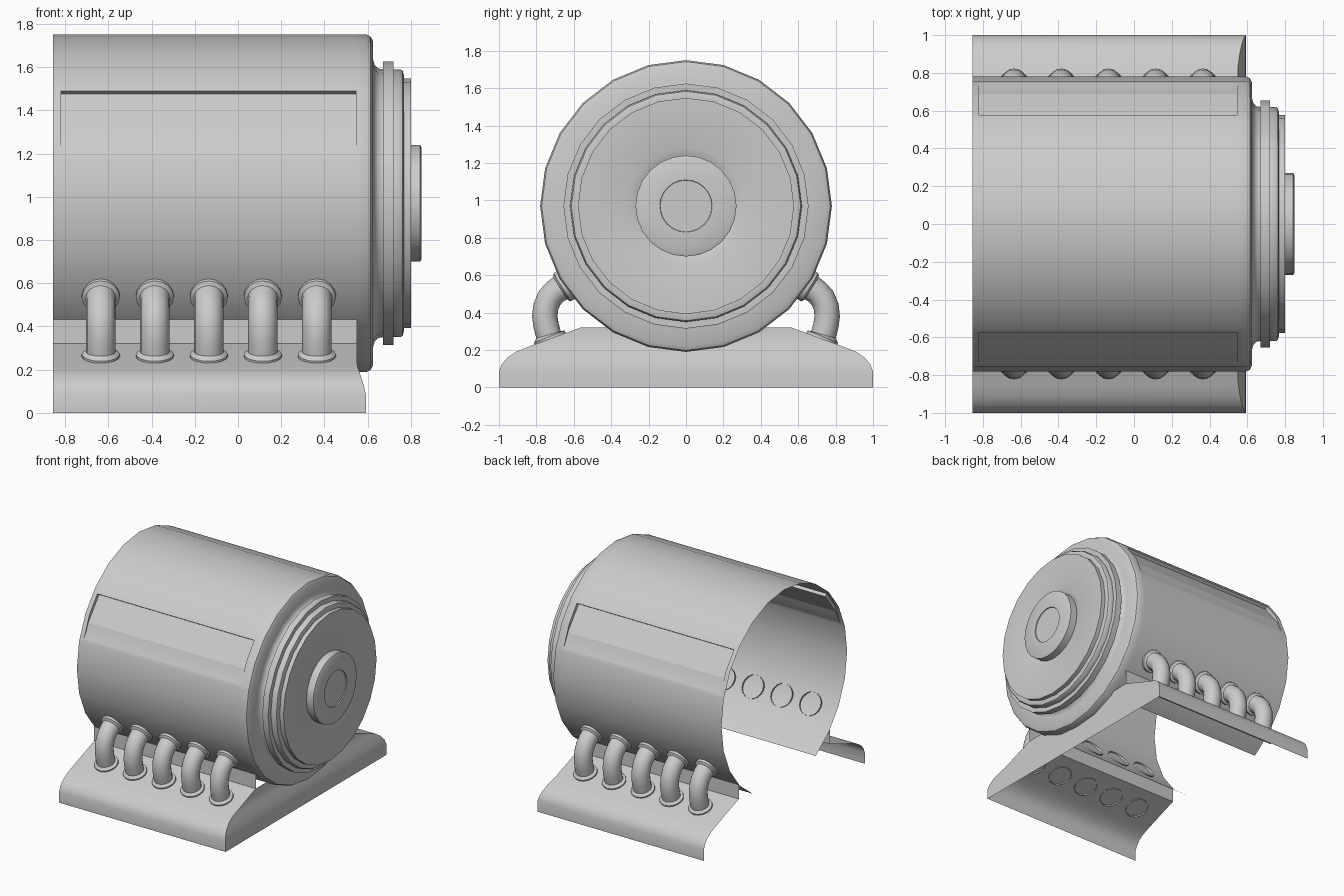
import bpy, bmesh
from math import sin, cos, pi, radians
from mathutils import Vector

if "Cube" in bpy.data.objects:
    bpy.data.objects.remove(bpy.data.objects["Cube"])

CZ, R = 0.97, 0.78      # body axis height and radius
LEFT = -0.855           # open end


def finish(name, verts, faces, mirror=False, angle=35):
    me = bpy.data.meshes.new(name)
    me.from_pydata(verts, [], faces)
    bm = bmesh.new()
    bm.from_mesh(me)
    bmesh.ops.remove_doubles(bm, verts=bm.verts, dist=1e-4)
    bmesh.ops.recalc_face_normals(bm, faces=bm.faces)
    bm.to_mesh(me)
    bm.free()
    ob = bpy.data.objects.new(name, me)
    bpy.context.collection.objects.link(ob)
    bpy.ops.object.select_all(action='DESELECT')
    ob.select_set(True)
    bpy.context.view_layer.objects.active = ob
    bpy.ops.object.shade_smooth_by_angle(angle=radians(angle))
    if mirror:
        m = ob.modifiers.new("mirror", 'MIRROR')
        m.use_axis = (False, True, False)
        m.use_mirror_merge = False
    return ob


def rim(deg, r=R):
    """Point (y, z) on the 24-sided outline at an angle from +y."""
    k = r * cos(radians(7.5)) / cos(radians(deg % 15 - 7.5))
    return k * cos(radians(deg)), CZ + k * sin(radians(deg))


# Drum body: revolved profile with vent openings and an open underside
profile = [(LEFT, R), (-0.82, R), (0.545, R), (0.595, R), (0.613, 0.772), (0.625, 0.75),
           (0.625, 0.665), (0.632, 0.64), (0.65, 0.623), (0.67, 0.62), (0.67, 0.655),
           (0.72, 0.655), (0.72, 0.62), (0.75, 0.62), (0.762, 0.613), (0.767, 0.595),
           (0.767, 0.578), (0.80, 0.578), (0.80, 0.31), (0.785, 0.27), (0.843, 0.27),
           (0.85, 0.255), (0.85, 0.14), (0.843, 0.138)]
angles = sorted(list(range(0, 360, 15)) + [17, 42, 138, 163])
n = len(angles)
verts = [(x, *rim(a, r)) for x, r in profile for a in angles]
faces = []
for i in range(len(profile) - 1):
    for j in range(n):
        a, b = angles[j], (angles + [360])[j + 1]
        mid = (a + b) / 2
        if i < 2 and 240 < mid < 300:
            continue
        if i == 1 and (17 < mid < 42 or 138 < mid < 163):
            continue
        k = (j + 1) % n
        faces.append((i * n + j, i * n + k, (i + 1) * n + k, (i + 1) * n + j))
faces.append(tuple((len(profile) - 1) * n + j for j in range(n)))
finish("drum_body", verts, faces)

# Recessed side panels, with end walls
floor = [rim(17), (0.712, 1.25), (0.688, 1.305), (0.555, 1.475), rim(42)]
section = floor + [rim(30)]
s, f = len(section), len(floor)
verts = [(x, *p) for x in (-0.82, 0.545) for p in section]
faces = [(i, i + 1, s + i + 1, s + i) for i in range(f - 1)]
faces += [tuple(range(s)), tuple(range(s, 2 * s))]
finish("side_panel", verts, faces, mirror=True, angle=10)


# Base skirt and front plate; the front edge sweeps back as it rises
def front_x(z):
    t = min(max((z - 0.08) / 0.14, 0), 1)
    return 0.592 - 0.042 * t ** 1.3


skirt = [(1, 0), (1, 0.085), (0.985, 0.125), (0.955, 0.16), (0.91, 0.19), (0.85, 0.215),
         (0.565, 0.32), (0.565, 0.432)]
m = len(skirt)
verts = [(LEFT, y, z) for y, z in skirt] + [(front_x(z), y, z) for y, z in skirt]
faces = [(i, i + 1, m + i + 1, m + i) for i in range(m - 1)]
finish("base_skirt", verts, faces, mirror=True)

rows = skirt[:-1]
verts = [(front_x(z), s * y, z) for y, z in rows for s in (-1, 1)]
faces = [(2 * i, 2 * i + 1, 2 * i + 3, 2 * i + 2) for i in range(len(rows) - 1)]
finish("base_front_plate", verts, faces)

# Bent pipes with collars at both ends, swept in the y-z plane
stops = [(0.636, 0.552, 0.088), (0.662, 0.535, 0.088), (0.672, 0.53, 0.07),
         (0.70, 0.511, 0.068), (0.73, 0.478, 0.068), (0.75, 0.43, 0.068),
         (0.755, 0.38, 0.068), (0.748, 0.33, 0.068), (0.735, 0.282, 0.068),
         (0.731, 0.272, 0.088), (0.722, 0.25, 0.088)]
SIDES = 16
for c in range(5):
    cx = -0.635 + 0.25 * c
    verts, faces = [], []
    for i, (y, z, r) in enumerate(stops):
        p, q = stops[max(i - 1, 0)], stops[min(i + 1, len(stops) - 1)]
        d = Vector((q[0] - p[0], q[1] - p[1])).normalized()
        for j in range(SIDES):
            t = 2 * pi * j / SIDES
            verts.append((cx + r * cos(t), y - d.y * r * sin(t), z + d.x * r * sin(t)))
    for i in range(len(stops) - 1):
        for j in range(SIDES):
            k = (j + 1) % SIDES
            faces.append((i * SIDES + j, i * SIDES + k,
                          (i + 1) * SIDES + k, (i + 1) * SIDES + j))
    finish(f"pipe_{c + 1}", verts, faces, mirror=True, angle=40)
